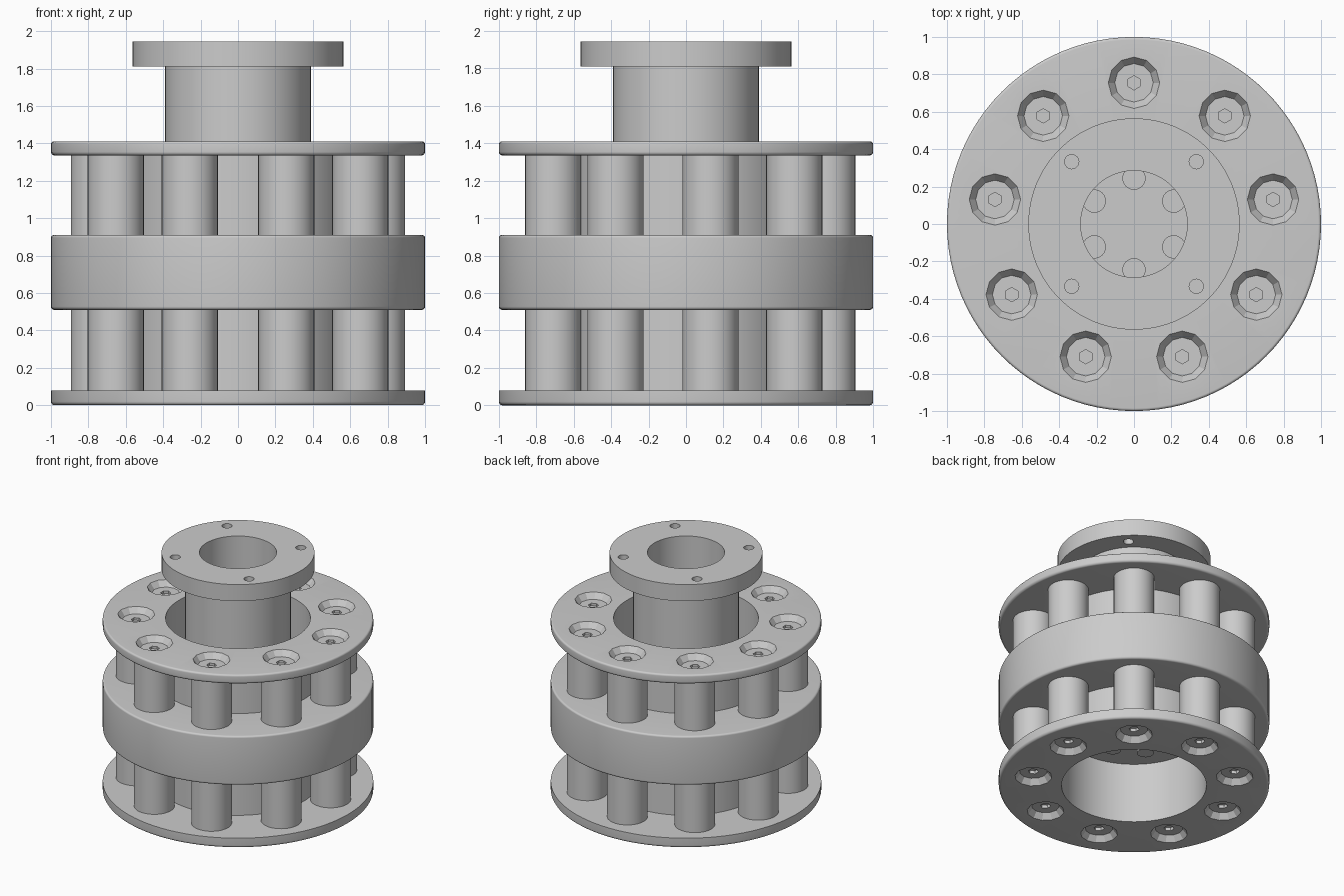
import bpy, bmesh
from math import sin, cos, pi, radians

if "Cube" in bpy.data.objects:
    bpy.data.objects.remove(bpy.data.objects["Cube"], do_unlink=True)

metal = bpy.data.materials.new("machined_grey")
metal.use_nodes = True
GREY = (0.6, 0.6, 0.6, 1)
metal.diffuse_color = GREY
metal.node_tree.nodes["Principled BSDF"].inputs["Base Color"].default_value = GREY


def make_object(name, bm):
    bmesh.ops.recalc_face_normals(bm, faces=bm.faces)
    mesh = bpy.data.meshes.new(name)
    bm.to_mesh(mesh)
    bm.free()
    mesh.materials.append(metal)
    obj = bpy.data.objects.new(name, mesh)
    bpy.context.collection.objects.link(obj)
    return obj


def smooth(obj):
    bpy.ops.object.select_all(action="DESELECT")
    obj.select_set(True)
    bpy.context.view_layer.objects.active = obj
    bpy.ops.object.shade_smooth_by_angle(angle=radians(20))


def ring(name, inner, outer, z0, z1, round_low=0, round_high=0, segments=96):
    """Turned ring (or disc when inner is 0) with rounded outer edges."""
    def corner(z, r, start):
        if not r:
            return [(outer, z)]
        zc = z + r if start < 0 else z - r
        return [(outer - r + r * cos(start + i * pi / 12),
                 zc + r * sin(start + i * pi / 12)) for i in range(7)]
    profile = [(inner, z0)] + corner(z0, round_low, -pi / 2)
    profile += corner(z1, round_high, 0) + [(inner, z1)]
    bm = bmesh.new()
    verts = [bm.verts.new((r, 0, z)) for r, z in profile]
    edges = [bm.edges.new((verts[i], verts[i - 1])) for i in range(len(verts))
             if inner > 0 or i > 0]
    bmesh.ops.spin(bm, geom=verts + edges, cent=(0, 0, 0), axis=(0, 0, 1),
                   angle=2 * pi, steps=segments)
    bmesh.ops.remove_doubles(bm, verts=bm.verts, dist=1e-5)
    return make_object(name, bm)


def polar(count, radius, start):
    return [(radius * cos(radians(start + 360 * i / count)),
             radius * sin(radians(start + 360 * i / count))) for i in range(count)]


def pegs(name, spots, z0, z1, r0, r1, sides):
    """A set of upright cylinders or cones at the given spots."""
    bm = bmesh.new()
    for x, y in spots:
        made = bmesh.ops.create_cone(bm, cap_ends=True, segments=sides,
                                     radius1=r0, radius2=r1, depth=z1 - z0)
        bmesh.ops.translate(bm, verts=made["verts"], vec=(x, y, (z0 + z1) / 2))
    return make_object(name, bm)


def cut(obj, cutter):
    cutter.hide_render = True
    mod = obj.modifiers.new("cut", "BOOLEAN")
    mod.operation = "DIFFERENCE"
    mod.solver = "EXACT"
    mod.object = cutter
    bpy.context.view_layer.objects.active = obj
    bpy.ops.object.modifier_apply(modifier=mod.name)
    bpy.data.objects.remove(cutter, do_unlink=True)


POSTS = polar(9, 0.755, 90)
BORE, SLEEVE = 0.535, 0.6

# End plates with countersunk screw seats and hex sockets
bottom_plate = ring("bottom_plate", BORE, 1, 0, 0.08, round_low=0.02)
cut(bottom_plate, pegs("seat_cutter", POSTS, -0.01, 0.045, 0.145, 0.103, 12))
cut(bottom_plate, pegs("socket_cutter", POSTS, 0.02, 0.07, 0.038, 0.038, 6))

top_plate = ring("top_plate", BORE, 1, 1.335, 1.41, 0.02, 0.015)
cut(top_plate, pegs("seat_cutter", POSTS, 1.365, 1.42, 0.103, 0.145, 12))
cut(top_plate, pegs("socket_cutter", POSTS, 1.345, 1.39, 0.038, 0.038, 6))

# Middle band and the sleeve lining the bore
middle_band = ring("middle_band", SLEEVE, 1, 0.51, 0.91, 0.018, 0.015)
sleeve = ring("sleeve", BORE, SLEEVE, 0.04, 1.37)

# Spacer posts between plates and band
lower_posts = pegs("lower_posts", POSTS, 0.075, 0.515, 0.15, 0.15, 40)
upper_posts = pegs("upper_posts", POSTS, 0.905, 1.34, 0.15, 0.15, 40)

# Hollow shaft standing on a bolted hub disc
hub_disc = ring("hub_disc", 0, BORE + 0.01, 0.49, 0.6)
hub_bolts = pegs("hub_bolts", polar(6, 0.245, 30), 0.41, 0.64, 0.062, 0.062, 24)
shaft = ring("shaft", 0.285, 0.39, 0.59, 1.82)

# Mounting flange with four through holes
flange = ring("flange", 0.285, 0.565, 1.81, 1.945)
cut(flange, pegs("hole_cutter", polar(4, 0.471, 45), 1.7, 2.1, 0.038, 0.038, 24))

for part in (bottom_plate, top_plate, middle_band, sleeve, lower_posts,
             upper_posts, hub_disc, hub_bolts, shaft, flange):
    smooth(part)
